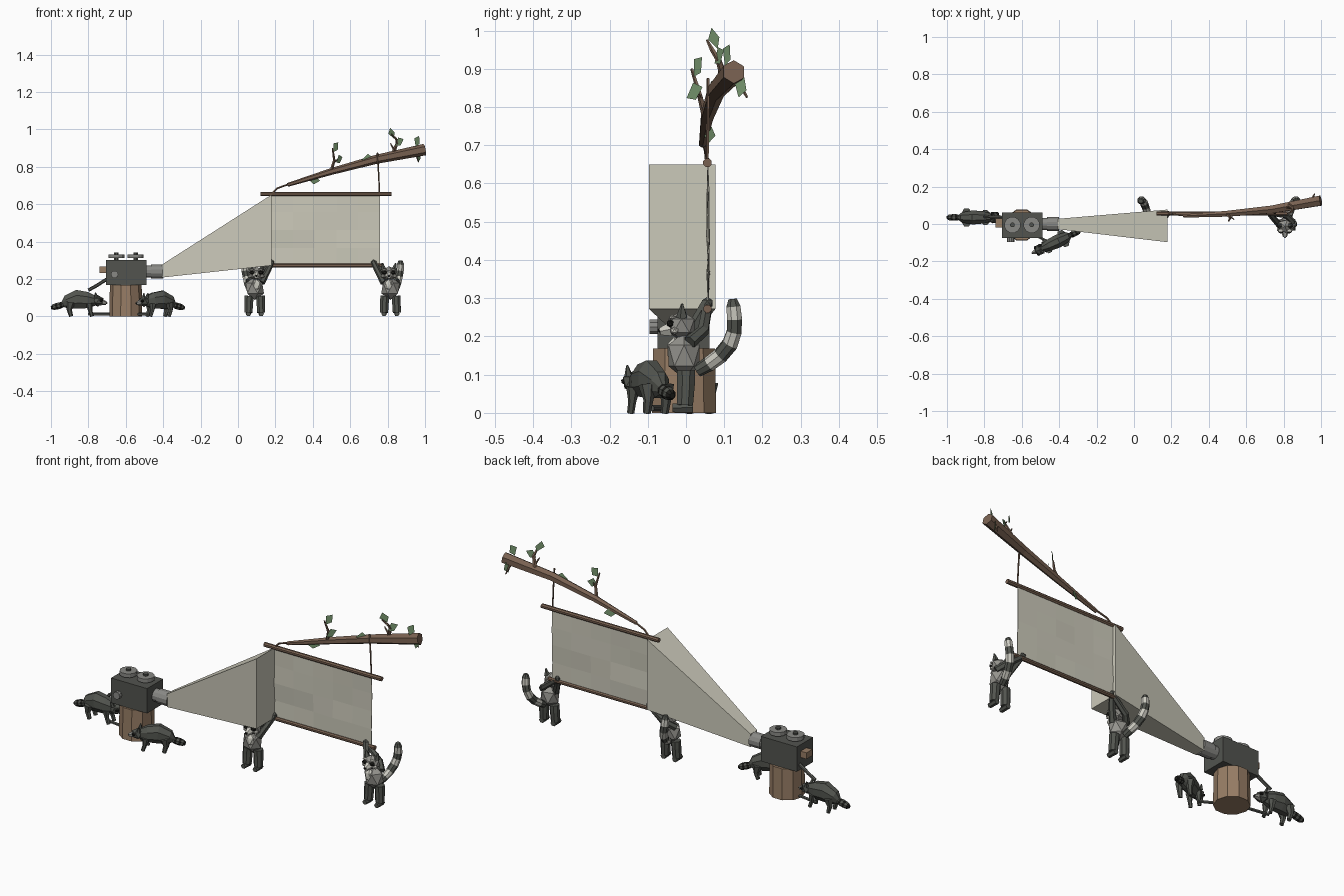
import bpy, bmesh, math, random
from mathutils import Vector, Matrix

if "Cube" in bpy.data.objects:
    bpy.data.objects.remove(bpy.data.objects["Cube"])

random.seed(4)
COLORS = {
    "dark_fur": (.085, .09, .078), "grey_fur": (.30, .295, .27), "light_fur": (.60, .59, .53),
    "black": (.012, .012, .01), "bark": (.19, .12, .082), "wood": (.31, .205, .13),
    "leaf_green": (.20, .33, .17), "cloth": (.60, .585, .49), "housing": (.085, .088, .078),
    "metal": (.25, .25, .235),
}
MATS = {}
for key, c in COLORS.items():
    MATS[key] = bpy.data.materials.new(key)
    MATS[key].diffuse_color = (*c, 1)
I = Matrix.Identity(4)


def finish(bm, name, mats, M=I, closed=True):
    bm.transform(M)
    if closed:
        bmesh.ops.recalc_face_normals(bm, faces=bm.faces)
    me = bpy.data.meshes.new(name)
    bm.to_mesh(me)
    bm.free()
    for m in mats:
        me.materials.append(MATS[m])
    ob = bpy.data.objects.new(name, me)
    bpy.context.collection.objects.link(ob)
    return ob


def tube(name, pts, radii, mats, n=8, M=I, squash=1.0):
    """Loft rings along a path; several materials alternate per segment."""
    mats = [mats] if isinstance(mats, str) else mats
    if isinstance(radii, (int, float)):
        radii = [radii] * len(pts)
    P = [Vector(p) for p in pts]
    bm = bmesh.new()
    rings = []
    for i, p in enumerate(P):
        t = (P[min(i + 1, len(P) - 1)] - P[max(i - 1, 0)]).normalized()
        ref = Vector((0, 1, 0)) if abs(t.y) < .9 else Vector((0, 0, 1))
        u = (ref - t * ref.dot(t)).normalized()
        v = t.cross(u)
        ring = []
        for k in range(n):
            a = 2 * math.pi * (k + .5) / n
            ring.append(bm.verts.new(p + radii[i] * (u * math.cos(a) * squash + v * math.sin(a))))
        rings.append(ring)
    for i in range(len(P) - 1):
        for k in range(n):
            j = (k + 1) % n
            f = bm.faces.new((rings[i][k], rings[i][j], rings[i + 1][j], rings[i + 1][k]))
            f.material_index = i % len(mats)
    bm.faces.new(rings[0])
    bm.faces.new(rings[-1]).material_index = (len(P) - 2) % len(mats)
    return finish(bm, name, mats, M)


def ball(name, loc, size, mat, M=I, sub=1):
    bm = bmesh.new()
    bmesh.ops.create_icosphere(bm, subdivisions=sub, radius=1)
    return finish(bm, name, [mat], M @ Matrix.Translation(loc) @ Matrix.Diagonal((*size, 1)))


def box(name, lo, hi, mat):
    bm = bmesh.new()
    bmesh.ops.create_cube(bm, size=1)
    lo, hi = Vector(lo), Vector(hi)
    return finish(bm, name, [mat], Matrix.Translation((lo + hi) / 2) @ Matrix.Diagonal((*(hi - lo), 1)))


# --- stump and projector ---
tube("stump", [(-.6, -.005, 0), (-.6, -.005, .168)], [.088, .085], "wood", 10)
box("projector_box", (-.705, -.075, .168), (-.49, .062, .302), "housing")
tube("lens_barrel", [(-.49, 0, .24), (-.465, 0, .24)], .034, "metal", 12)
tube("lens_front", [(-.465, 0, .24), (-.40, 0, .24)], .039, "metal", 12)
box("side_handle", (-.74, -.02, .233), (-.705, .03, .267), "wood")
tube("focus_knob", [(-.66, -.075, .225), (-.66, -.095, .225)], .02, "metal", 10)
for side, x in (("left", -.65), ("right", -.547)):
    tube("reel_hub_" + side, [(x, -.005, .30), (x, -.005, .342)], .013, "housing", 8)
    tube("reel_" + side, [(x, -.005, .311), (x, -.005, .332)], .044, "metal", 12)
tube("power_cable", [(-.70, .035, .20), (-.755, .038, .165), (-.80, .04, .14)], .009, "housing", 6)
tube("ground_cable", [(-.80, .025, .012), (-.64, .0, .012), (-.47, -.09, .012)], .008, "housing", 6)

# --- light beam, a tapered solid ---
bm = bmesh.new()
bmesh.ops.create_cube(bm, size=2)
for v in bm.verts:
    far, y, z = v.co.x > 0, v.co.y > 0, v.co.z > 0
    v.co = (.178, .077 if y else -.097, .65 if z else .272) if far else \
           (-.405, .028 if y else -.028, .278 if z else .208)
finish(bm, "light_beam", ["cloth"])

# --- rippled screen cloth ---
bm = bmesh.new()
bmesh.ops.create_grid(bm, x_segments=5, y_segments=4, size=1)
for v in bm.verts:
    bulge = .004 if abs(v.co.y) < .9 else 0
    v.co = (.468 + .29 * v.co.x, .056 + random.uniform(-bulge, bulge), .462 + .19 * v.co.y)
screen = finish(bm, "screen", ["cloth"])
solid = screen.modifiers.new("thickness", "SOLIDIFY")
solid.thickness = .003
tube("top_pole", [(.12, .056, .654), (.82, .056, .654)], .012, "bark", 8)
tube("bottom_pole", [(.16, .056, .272), (.78, .056, .272)], .011, "bark", 8)

# --- branch, hanging cords, twigs, leaves ---
tube("branch", [(.265, .043, .703), (.50, .055, .775), (.74, .078, .84), (.998, .125, .892)],
     [.010, .018, .024, .031], "bark", 6)
tube("left_cord", [(.18, .056, .655), (.21, .052, .685), (.285, .044, .712)], [.006, .005, .005], "bark", 5)
tube("right_cord", [(.757, .056, .65), (.752, .057, .76), (.745, .058, .875)], [.004, .004, .005], "bark", 5)
tube("twig_left", [(.50, .048, .785), (.515, .035, .835), (.505, .015, .90)], [.009, .007, .004], "bark", 5)
tube("twig_left_fork", [(.51, .04, .82), (.535, .025, .842)], [.005, .003], "bark", 5)
tube("twig_right", [(.83, .10, .875), (.85, .085, .925), (.845, .068, .95), (.82, .055, .975)],
     [.011, .008, .006, .003], "bark", 5)
tube("twig_right_fork", [(.835, .09, .89), (.815, .085, .925)], [.006, .003], "bark", 5)
tube("twig_end", [(.95, .13, .88), (.965, .16, .825)], [.008, .003], "bark", 5)


def leaf(name, center, angle, size=.028, turn=.5):
    bm = bmesh.new()
    vs = [bm.verts.new((x * size, 0, z * size)) for x, z in ((0, -1), (.75, -.3), (.35, 1), (-.6, .4))]
    bm.faces.new(vs)
    finish(bm, name, ["leaf_green"], Matrix.Translation(center) @ Matrix.Rotation(turn, 4, 'Z')
           @ Matrix.Rotation(angle, 4, 'Y'), False)


for i, (c, a, t) in enumerate((
        ((.52, .028, .907), .4, .7), ((.54, .02, .842), .9, .9), ((.41, .062, .73), 1.4, .5),
        ((.69, .065, .848), 1.2, .3), ((.82, .072, .977), -.6, .7), ((.955, .105, .937), .2, .6),
        ((.965, .14, .855), .1, 1.0), ((.86, .085, .935), .8, .5))):
    leaf("leaf_%d" % (i + 1), c, a, .03, t)


# --- crawling raccoon, faces local +x ---
def crawler(tag, M):
    def n(s): return "raccoon_%s_%s" % (tag, s)
    tube(n("body"), [(-.10, 0, .062), (-.075, 0, .075), (-.02, 0, .092), (.035, 0, .087), (.08, 0, .083)],
         [.014, .04, .054, .047, .028], "dark_fur", 8, M, .75)
    tube(n("tail"), [(-.09 - .0117 * i, 0, .064 - .003 * i) for i in range(7)],
         [.012, .017, .019, .019, .018, .016, .008], ["dark_fur", "black"], 8, M)
    ball(n("head"), (.09, 0, .083), (.034, .034, .031), "dark_fur", M)
    tube(n("snout"), [(.105, 0, .078), (.136, 0, .071)], [.02, .009], "grey_fur", 6, M)
    ball(n("nose"), (.137, 0, .072), (.006, .006, .006), "black", M)
    for s, side in ((1, "left"), (-1, "right")):
        ball(n("mask_" + side), (.108, s * .019, .085), (.012, .012, .009), "black", M)
        tube(n("ear_" + side), [(.082, s * .02, .10), (.078, s * .026, .128)], [.012, .003], "dark_fur", 5, M)
        tube(n("back_leg_" + side), [(-.055, s * .026, .075), (-.062, s * .027, .035), (-.052, s * .027, 0)],
             [.026, .014, .011], "dark_fur", 6, M)
        tube(n("front_leg_" + side), [(.045, s * .023, .07), (.05, s * .024, .03), (.06, s * .024, 0)],
             [.02, .011, .010], "dark_fur", 6, M)


crawler("left", Matrix.Translation((-.84, .035, 0)))
crawler("front", Matrix.Translation((-.425, -.10, 0)) @ Matrix.Rotation(math.radians(205), 4, 'Z')
        @ Matrix.Diagonal((.95, .95, .97, 1)))


# --- standing raccoon, faces -y and reaches toward local -x ---
def stander(tag, M):
    def n(s): return "raccoon_%s_%s" % (tag, s)
    ball(n("body"), (0, -.005, .15), (.055, .048, .062), "grey_fur", M)
    ball(n("chest"), (-.008, -.03, .165), (.028, .022, .035), "light_fur", M)
    ball(n("head"), (-.008, -.012, .228), (.047, .040, .040), "grey_fur", M)
    tube(n("snout"), [(-.008, -.04, .219), (-.008, -.068, .213)], [.021, .011], "light_fur", 6, M)
    ball(n("nose"), (-.008, -.069, .216), (.007, .006, .006), "black", M)
    for s, side in ((1, "right"), (-1, "left")):
        x = -.008 + s * .02
        ball(n("mask_" + side), (x + s * .002, -.041, .234), (.017, .01, .011), "black", M)
        ball(n("brow_" + side), (x + s * .004, -.036, .25), (.015, .01, .006), "light_fur", M)
        ball(n("cheek_" + side), (x + s * .012, -.03, .215), (.013, .012, .01), "light_fur", M)
        tube(n("ear_" + side), [(-.008 + s * .028, -.01, .25), (-.008 + s * .036, -.01, .285)],
             [.016, .003], "dark_fur", 5, M)
        tube(n("leg_" + side), [(s * .03, 0, .11), (s * .032, 0, .075), (s * .034, -.003, .02)],
             [.026, .025, .023], "dark_fur", 8, M)
        tube(n("foot_" + side), [(s * .034, .018, .014), (s * .035, -.035, .013)],
             [.015, .013], "dark_fur", 6, M)
    tube(n("near_arm"), [(-.035, -.005, .18), (-.065, .025, .235), (-.09, .055, .287)],
         [.019, .016, .015], "dark_fur", 6, M)
    tube(n("far_arm"), [(.035, .01, .185), (.0, .045, .215), (-.075, .055, .272)],
         [.018, .016, .014], "dark_fur", 6, M)
    ball(n("hand"), (-.09, .056, .287), (.017, .016, .017), "dark_fur", M)
    tube(n("tail"), [(.01, .03, .11), (.018, .06, .128), (.028, .09, .15), (.038, .115, .18),
                     (.046, .126, .212), (.052, .127, .245), (.054, .124, .278), (.054, .122, .298)],
         [.017, .02, .021, .022, .021, .021, .020, .012], ["dark_fur", "light_fur"], 8, M)


stander("right", Matrix.Translation((.815, 0, 0)))
stander("middle", Matrix.Translation((.09, 0, 0)) @ Matrix.Diagonal((-1, 1, 1, 1)))

for m in bpy.data.materials:
    if m.users and not m.is_grease_pencil:
        m.use_nodes = True
        m.node_tree.nodes["Principled BSDF"].inputs["Base Color"].default_value = m.diffuse_color
